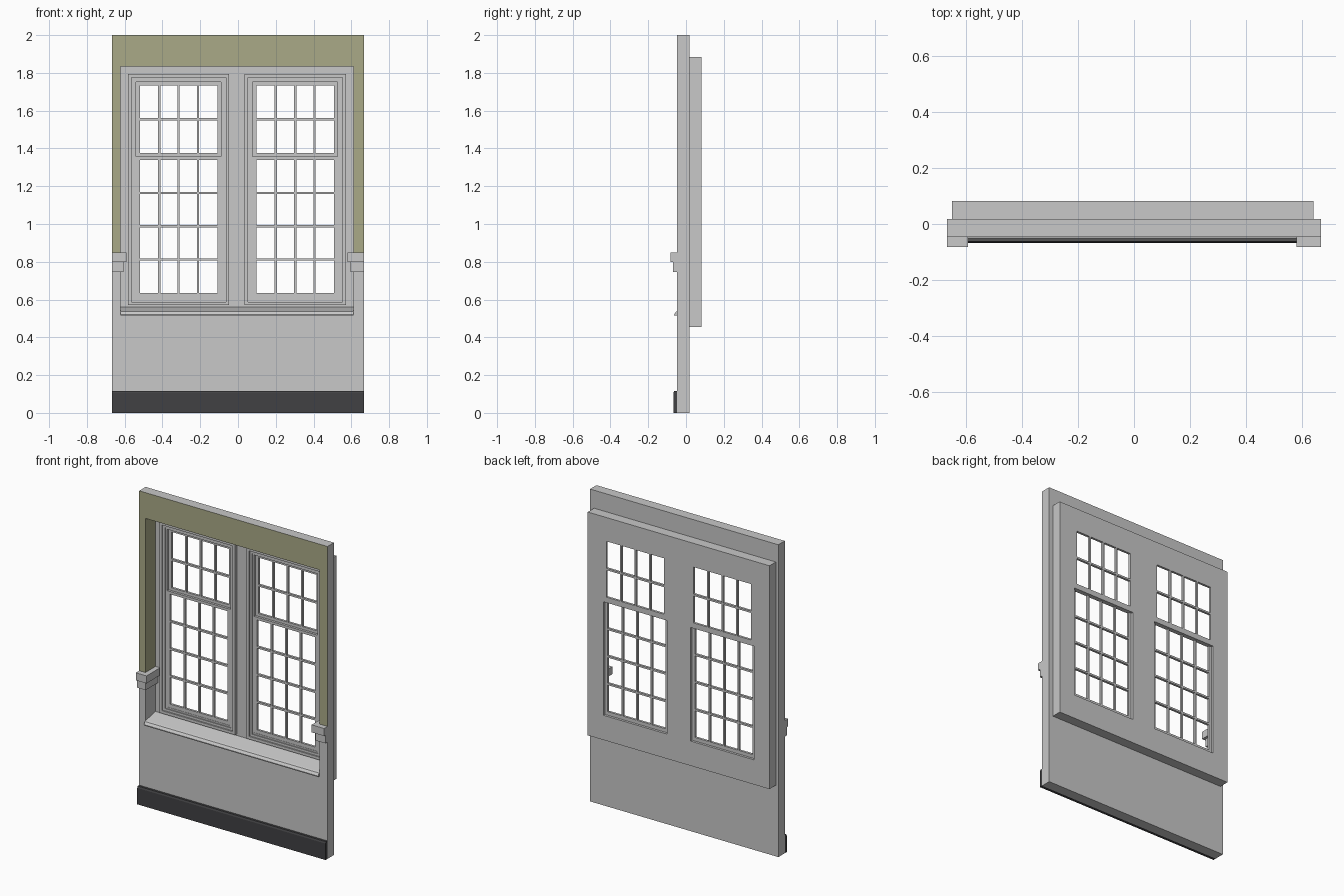
import bpy, bmesh

if "Cube" in bpy.data.objects:
    bpy.data.objects.remove(bpy.data.objects["Cube"])


def mat(name, rgb):
    m = bpy.data.materials.new(name)
    m.diffuse_color = (*rgb, 1)
    m.use_nodes = True
    m.node_tree.nodes["Principled BSDF"].inputs["Base Color"].default_value = m.diffuse_color
    return m


GREY = mat("pale_grey_paint", (0.58, 0.58, 0.58))
OLIVE = mat("olive_wall_paint", (0.40, 0.40, 0.245))
DARK = mat("dark_skirting_paint", (0.053, 0.053, 0.056))

W = 0.667                                  # half width of wall
OL, OR, OB, OT = -0.623, 0.611, 0.515, 1.835   # wall opening
CX = (OL + OR) / 2
FACE, BACK = 0.055, 0.082                  # window panel front and back
WALL_F, WALL_B = -0.047, 0.018
RAIL_Z = 0.80


def finish(name, bm, mats, rule=None):
    bmesh.ops.recalc_face_normals(bm, faces=bm.faces)
    bm.normal_update()
    if rule:
        for f in bm.faces:
            f.material_index = rule(f.calc_center_median(), f.normal)
    me = bpy.data.meshes.new(name)
    bm.to_mesh(me)
    bm.free()
    for m in mats:
        me.materials.append(m)
    ob = bpy.data.objects.new(name, me)
    bpy.context.collection.objects.link(ob)
    return ob


def plate(name, xs, zs, y0, y1, hole, mats=(GREY,), rule=None):
    """Upright slab split into cells; hole(i, j) says which cells are open."""
    bm = bmesh.new()
    cache = {}

    def v(i, j, y):
        if (i, j, y) not in cache:
            cache[i, j, y] = bm.verts.new((xs[i], y, zs[j]))
        return cache[i, j, y]

    nx, nz = len(xs) - 1, len(zs) - 1

    def solid(i, j):
        return 0 <= i < nx and 0 <= j < nz and not hole(i, j)

    for i in range(nx):
        for j in range(nz):
            if not solid(i, j):
                continue
            c = [(i, j), (i + 1, j), (i + 1, j + 1), (i, j + 1)]
            for y in (y0, y1):
                bm.faces.new([v(a, b, y) for a, b in c])
            for k, (di, dj) in enumerate([(0, -1), (1, 0), (0, 1), (-1, 0)]):
                if not solid(i + di, j + dj):
                    a, b = c[k], c[(k + 1) % 4]
                    bm.faces.new([v(*a, y0), v(*b, y0), v(*b, y1), v(*a, y1)])
    return finish(name, bm, mats, rule)


def prism(name, pts, axis, a, b, m):
    """Extrude a profile: axis 'x' takes (y, z) points, axis 'z' takes (x, y)."""
    bm = bmesh.new()
    put = (lambda p, t: (t, p[0], p[1])) if axis == 'x' else (lambda p, t: (p[0], p[1], t))
    r0 = [bm.verts.new(put(p, a)) for p in pts]
    r1 = [bm.verts.new(put(p, b)) for p in pts]
    bm.faces.new(r0)
    bm.faces.new(r1)
    n = len(pts)
    for k in range(n):
        bm.faces.new([r0[k], r0[(k + 1) % n], r1[(k + 1) % n], r1[k]])
    return finish(name, bm, [m])


def paint(c, n):
    # olive above the dado rail, on the front and inside the opening only
    inside = abs(c.x) < 0.63 and c.z < 1.86 and abs(n.y) < 0.5
    return 1 if c.z > RAIL_Z and (n.y < -0.5 or inside) else 0


# wall and the hollow box behind it
plate("wall", [-W, OL, OR, W], [0, OB, RAIL_Z, OT, 2], WALL_F, WALL_B,
      lambda i, j: i == 1 and j in (1, 2), (GREY, OLIVE), paint)
plate("window_box", [-0.649, OL, OR, 0.639], [0.455, OB, RAIL_Z, OT, 1.885], WALL_B, FACE,
      lambda i, j: i == 1 and j in (1, 2), (GREY, OLIVE), paint)

# window panel with two openings
WIN_X = (CX - 0.3085, CX + 0.3085)
HALF, ZB, ZT = 0.268, 0.57, 1.794
INS = 0.043
h = HALF - INS
plate("window_panel",
      [-0.649, WIN_X[0] - h, WIN_X[0] + h, WIN_X[1] - h, WIN_X[1] + h, 0.639],
      [0.455, ZB + INS, ZT - INS, 1.885], FACE, BACK,
      lambda i, j: i in (1, 3) and j == 1)


def bars(lo, hi, n, t=0.012):
    """Edges of the glazing bars that divide lo..hi into n panes."""
    out = [lo]
    for k in range(1, n):
        c = lo + (hi - lo) * k / n
        out += [c - t / 2, c + t / 2]
    return out + [hi]


def pane(i, j):
    return i % 2 == 1 and j % 2 == 1


for side, cx in zip(("left", "right"), WIN_X):
    # stepped architrave mouldings
    for k, (a, b, y) in enumerate([(0, 0.018, 0.036), (0.018, 0.033, 0.044), (0.033, INS, 0.050)]):
        plate(f"{side}_moulding_{k + 1}",
              [cx - HALF + a, cx - HALF + b, cx + HALF - b, cx + HALF - a],
              [ZB + a, ZB + b, ZT - b, ZT - a], y, FACE,
              lambda i, j: i == 1 and j == 1)
    # sashes with glazing bars, lower one nearer the room
    xs = [cx - h] + bars(cx - 0.205, cx + 0.205, 4) + [cx + h]
    plate(f"{side}_lower_sash", xs, [ZB + INS] + bars(0.636, 1.34, 4) + [1.357],
          0.052, 0.067, pane)
    plate(f"{side}_upper_sash", xs, [1.34] + bars(1.375, 1.733, 2) + [ZT - INS],
          0.067, BACK, pane)

# sloping sill with a small nosing
prism("sill", [(-0.063, 0.515), (-0.063, 0.521), (-0.052, 0.536), (-0.04, 0.54),
               (FACE, 0.56), (FACE, 0.515)], 'x', OL, OR, GREY)

# skirting board
prism("skirting", [(WALL_F, 0), (-0.067, 0), (-0.067, 0.105), (-0.062, 0.115),
                   (WALL_F, 0.115)], 'x', -W, W, DARK)

# dado rail stubs that return into the opening
for side, end, edge, s in (("left", -W, OL, 1), ("right", W, OR, -1)):
    for part, out, y, z0, z1 in (("top", 0.032, -0.082, 0.80, 0.848),
                                 ("bottom", 0.016, -0.068, 0.747, 0.80)):
        x = edge + s * out
        prism(f"{side}_dado_{part}", [(end, y), (x, y), (x, FACE), (edge, FACE),
                                      (edge, WALL_F), (end, WALL_F)], 'z', z0, z1, GREY)
